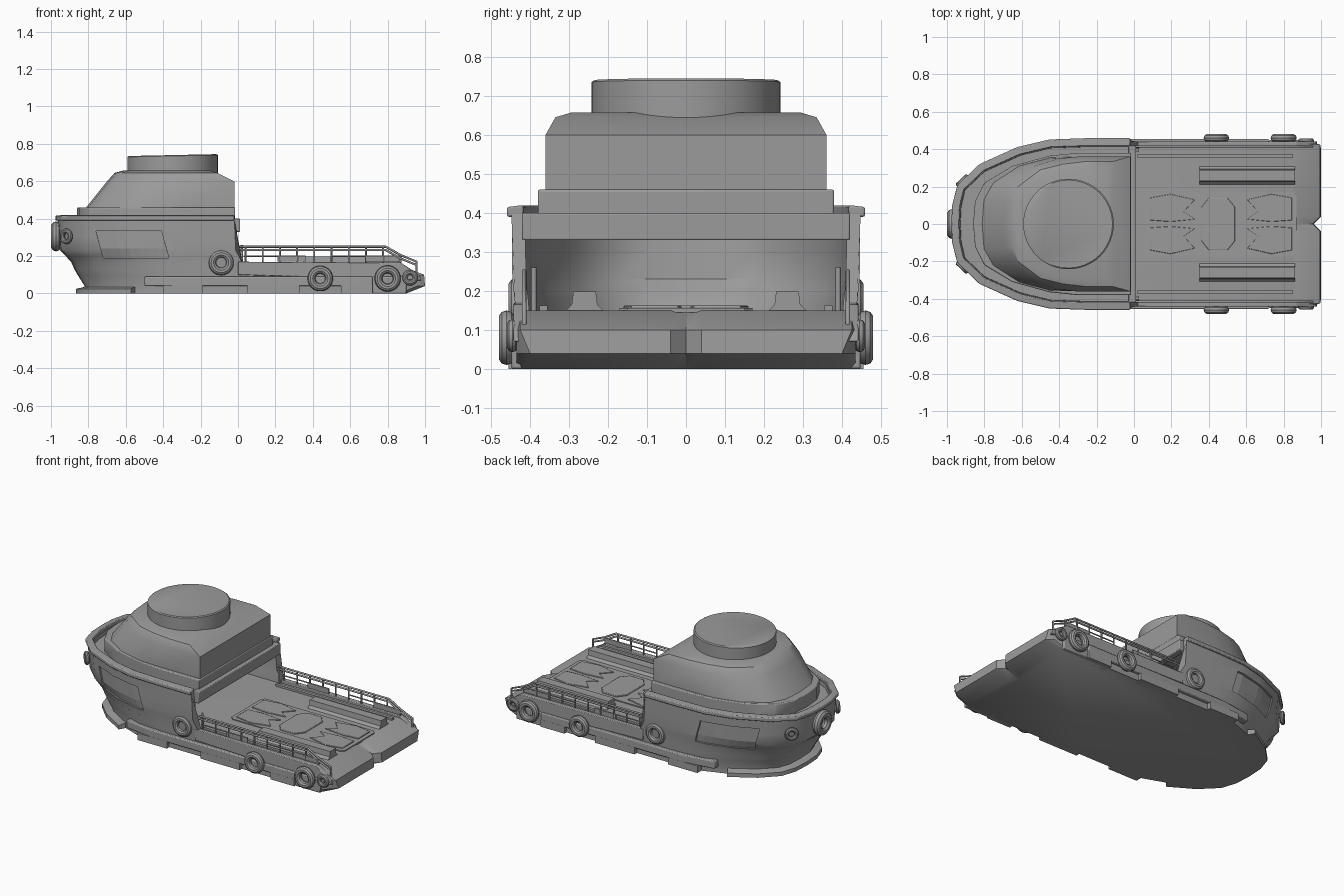
import bpy, bmesh, math
from mathutils import Vector

if "Cube" in bpy.data.objects:
    bpy.data.objects.remove(bpy.data.objects["Cube"])

grey = bpy.data.materials.new("plain_grey")
grey.use_nodes = True
grey.diffuse_color = (0.33, 0.33, 0.33, 1)
grey.node_tree.nodes["Principled BSDF"].inputs["Base Color"].default_value = (0.33, 0.33, 0.33, 1)
parts = []


def loft(name, rows, bevel=0):
    """Solid skinned through closed rows of points, capped at both ends."""
    bm = bmesh.new()
    rings = [[bm.verts.new(p) for p in row] for row in rows]
    for a, b in zip(rings, rings[1:]):
        for i in range(len(a)):
            j = (i + 1) % len(a)
            bm.faces.new((a[i], a[j], b[j], b[i]))
    bm.faces.new(rings[0])
    bm.faces.new(rings[-1])
    bmesh.ops.remove_doubles(bm, verts=bm.verts, dist=0.0001)
    bmesh.ops.recalc_face_normals(bm, faces=bm.faces)
    me = bpy.data.meshes.new(name)
    bm.to_mesh(me)
    bm.free()
    me.materials.append(grey)
    ob = bpy.data.objects.new(name, me)
    bpy.context.collection.objects.link(ob)
    if bevel:
        m = ob.modifiers.new("bevel", "BEVEL")
        m.width, m.segments = bevel, 2
    parts.append(ob)
    return ob


def prism(name, outline, z0, z1, bevel=0):
    return loft(name, [[(x, y, z) for x, y in outline] for z in (z0, z1)], bevel)


def box(name, x0, x1, y0, y1, z0, z1, bevel=0):
    return prism(name, [(x0, y0), (x1, y0), (x1, y1), (x0, y1)], z0, z1, bevel)


def tube(name, pts, radius):
    cu = bpy.data.curves.new(name, "CURVE")
    cu.dimensions, cu.bevel_depth, cu.bevel_resolution = "3D", radius, 2
    cu.use_fill_caps = True
    sp = cu.splines.new("POLY")
    sp.points.add(len(pts) - 1)
    for p, co in zip(sp.points, pts):
        p.co = (*co, 1)
    cu.materials.append(grey)
    ob = bpy.data.objects.new(name, cu)
    bpy.context.collection.objects.link(ob)


def tyre(name, loc, outer, thick, axis):
    bpy.ops.mesh.primitive_torus_add(major_radius=outer - thick, minor_radius=thick,
                                     major_segments=28, minor_segments=10, location=loc)
    ob = bpy.context.object
    ob.name = name
    ob.rotation_euler = Vector(axis).to_track_quat("Z", "Y").to_euler()
    ob.data.materials.append(grey)
    parts.append(ob)


def full(half):
    return half[::-1] + [(x, -y) for x, y in half[1:]]


def inset(pts, d):
    out = []
    for i, p in enumerate(pts):
        a, b = pts[max(i - 1, 0)], pts[min(i + 1, len(pts) - 1)]
        t = Vector((b[0] - a[0], b[1] - a[1])).normalized()
        out.append((p[0] - t.y * d, p[1] + t.x * d))
    return out


# Hull plan at the rail and at the keel, blended by height
RAIL = [(-.965, 0), (-.96, .1), (-.935, .2), (-.82, .31), (-.62, .40), (-.45, .44), (-.25, .447), (-.02, .447)]
KEEL = [(-.82, 0), (-.815, .1), (-.79, .18), (-.7, .27), (-.55, .36), (-.4, .415), (-.25, .43), (.06, .43)]
FLARE = [(0, 0), (.04, 0), (.12, .35), (.17, .5), (.23, .9), (.4, 1)]


def interp(table, v):
    for (a, fa), (b, fb) in zip(table, table[1:]):
        if v <= b:
            return fa + (fb - fa) * (v - a) / (b - a)
    return table[-1][1]


def plan(z):
    f = interp(FLARE, z)
    return [(a + (c - a) * f, b + (d - b) * f) for (a, b), (c, d) in zip(KEEL, RAIL)]


# Lower hull with sloped, notched stern
rows = []
for z, end, w in ((0, .9, .42), (.04, 1, .40), (.1, .995, .425), (.15, .87, .425)):
    half = plan(z) + [(end - .04, .435), (end, w), (end, .04), (end - .04, 0)]
    rows.append([(x, y, z) for x, y in full(half)[:-1]])
loft("lower_hull", rows)

# Bulwark around the bow, open aft
levels = (.1, .13, .17, .2, .23, .3, .4)
outer = [full(plan(z)) for z in levels]
inner = [inset(o, .035) for o in outer]
rows = []
for i in range(len(outer[0])):
    sect = [(*o[i], z) for o, z in zip(outer, levels)]
    sect += [(*n[i], z) for n, z in reversed(list(zip(inner, levels)))]
    rows.append(sect)
bulwark = loft("bulwark", rows)

# Rail cap, foredeck and foot of the bow
rail = full(RAIL)
rim_out, rim_in = inset(rail, -.012), inset(rail, .03)
loft("bulwark_cap", [[(*a, .39), (*a, .415), (*b, .42), (*b, .39)] for a, b in zip(rim_out, rim_in)], .005)
prism("foredeck", inset(rail, .02), .345, .375)
box("foredeck_aft_beam", -.03, .012, -.42, .42, .33, .40, .004)
foot = full(KEEL[:5])
foot_out = inset(foot, -.045)
loft("bow_foot", [[(*a, 0), (*a, .025), (*b, .04), (*b, 0)] for a, b in zip(foot_out, inset(foot, .02))])

# Wheelhouse
SKIRT = [(-.86, 0), (-.85, .12), (-.80, .22), (-.65, .31), (-.45, .365), (-.3, .38), (-.015, .38)]
BODY = [(-.82, 0), (-.81, .13), (-.76, .22), (-.62, .31), (-.45, .355), (-.3, .36), (-.02, .36)]
SHOULDER = [(-.70, 0), (-.69, .13), (-.65, .22), (-.53, .31), (-.4, .35), (-.3, .36), (-.02, .36)]
ROOF = [(-.66, 0), (-.65, .12), (-.62, .2), (-.5, .29), (-.38, .32), (-.25, .335), (-.11, .335)]
CROWN = [(-.35 + (x + .35) * .85, y * .88) for x, y in ROOF]
prism("wheelhouse_skirt", full(SKIRT), .36, .46, .006)
loft("wheelhouse", [[(x, y, z) for x, y in full(o)] for o, z in
                    ((BODY, .45), (SHOULDER, .6), (ROOF, .645), (CROWN, .657))])


# Round top, its lid tilted slightly up towards the stern
def disc(r, z, tilt=0):
    ring = [math.tau * i / 48 for i in range(48)]
    return [(-.35 + r * math.cos(a), r * math.sin(a), z + tilt * math.cos(a)) for a in ring]


loft("round_top", [disc(.242, .64), disc(.242, .735, .005), disc(.235, .74, .005)])

# Side window recesses, cut along the curved hull
for s, side in ((1, "left"), (-1, "right")):
    rows = []
    for i in range(8):
        x = -.76 + .05 * i
        sect = []
        for z, dx in ((.335, 0), (.29, .012), (.24, .027), (.19, .04)):
            y = interp(plan(z), x + dx)
            sect.append((x + dx, y, z))
        rows.append([(a, s * (y - .012), z) for a, y, z in sect]
                    + [(a, s * (y + .06), z) for a, y, z in sect[::-1]])
    cutter = loft("window_cutter_" + side, rows)
    parts.remove(cutter)
    cutter.hide_render = cutter.hide_viewport = True
    m = bulwark.modifiers.new("window_" + side, "BOOLEAN")
    m.operation, m.object, m.solver = "DIFFERENCE", cutter, "EXACT"

# Parts repeated on both sides
for s, side in ((1, "left_"), (-1, "right_")):
    def sbox(name, x0, x1, y0, y1, z0, z1, bevel=0):
        return box(side + name, x0, x1, min(s * y0, s * y1), max(s * y0, s * y1), z0, z1, bevel)

    # Rubbing strake with cut-outs along the bottom
    strake = [(-.5, .38), (.72, .38), (.72, .455), (-.3, .455), (-.5, .425)]
    prism(side + "strake", [(x, s * y) for x, y in strake], .04, .09, .006)
    for x0, x1 in ((-.4, -.19), (.05, .33), (.55, .72)):
        sbox("strake_foot", x0, x1, .4, .455, 0, .045)
    sbox("quarter_block", .72, .9, .4, .448, .0, .09, .006)

    # Low aft bulwark sloping down at the stern
    prof = [(0, .1), (.98, .07), (.97, .1), (.87, .165), (0, .17)]
    loft(side + "aft_bulwark", [[(x, s * y, z) for x, z in prof] for y in (.41, .442)], .004)
    sbox("deck_ledge", .02, .85, .355, .375, .145, .163)

    # Long deck chocks with flared feet
    loft(side + "deck_chock", [[(x, s * .26 + y, z) for x, y in
         ((.35, -w), (.86, -w), (.86, w), (.35, w))] for z, w in ((.148, .05), (.165, .033), (.198, .029))])

    # Railings
    y = s * .415
    for z in (.25, .232):
        tube(side + "rail", [(-.01, y, z), (.79, y, z), (.87, y, z - .045), (.955, y, z - .08), (.955, y, .1)], .006)
    for x0, x1 in ((.03, .36), (.5, .87)):
        tube(side + "mid_rail", [(x0, y, .2), (x1, y, .2)], .004)
        sbox("rail_panel", x0 + .18, x1, .41, .418, .17, .2)
    for i in range(10):
        x = .04 + .092 * i
        tube(side + "rail_post", [(x, y, .15), (x, y, .245 if x < .8 else .2)], .005)
    tube(side + "tall_post", [(.02, s * .39, .15), (.02, s * .39, .26)], .007)

    # Tyre fenders
    for x, yy, z, r, t in ((-.09, .435, .165, .068, .021), (.44, .46, .08, .068, .021),
                           (.8, .46, .08, .07, .021), (.92, .445, .085, .042, .014)):
        tyre(side + "tyre", (x, s * yy, z), r, t, (0, 1, 0))
    tyre(side + "bow_ring", (-.918, s * .232, .305), .042, .013, (-.69, s * .72, 0))

    # Shaped hatch plates at both ends of the hatch
    for f in (1, -1):
        shape = [(-.38, .02), (-.38, .14), (-.27, .16), (-.14, .13), (-.2, .065), (-.14, .025), (-.27, .012)]
        prism(side + "hatch_plate", [(.465 + f * x, s * yy) for x, yy in shape], .154, .162, .003)

# Hatch with oval centre plate
hatch = [(.06, .15), (.08, .17), (.85, .17), (.87, .15)]
prism("hatch", hatch + [(x, -y) for x, y in hatch[::-1]], .145, .156)
oval = [(.36, .09), (.4, .14), (.5, .14), (.54, .09)]
prism("hatch_centre", oval + [(x, -y) for x, y in oval[::-1]], .154, .163, .003)

# Bow fender
tyre("bow_fender", (-.973, 0, .305), .08, .027, (1, 0, 0))

# Smooth shading with sharp edges kept
bpy.ops.object.select_all(action="DESELECT")
for ob in parts:
    ob.select_set(True)
bpy.context.view_layer.objects.active = parts[0]
bpy.ops.object.shade_smooth_by_angle(angle=math.radians(35))
